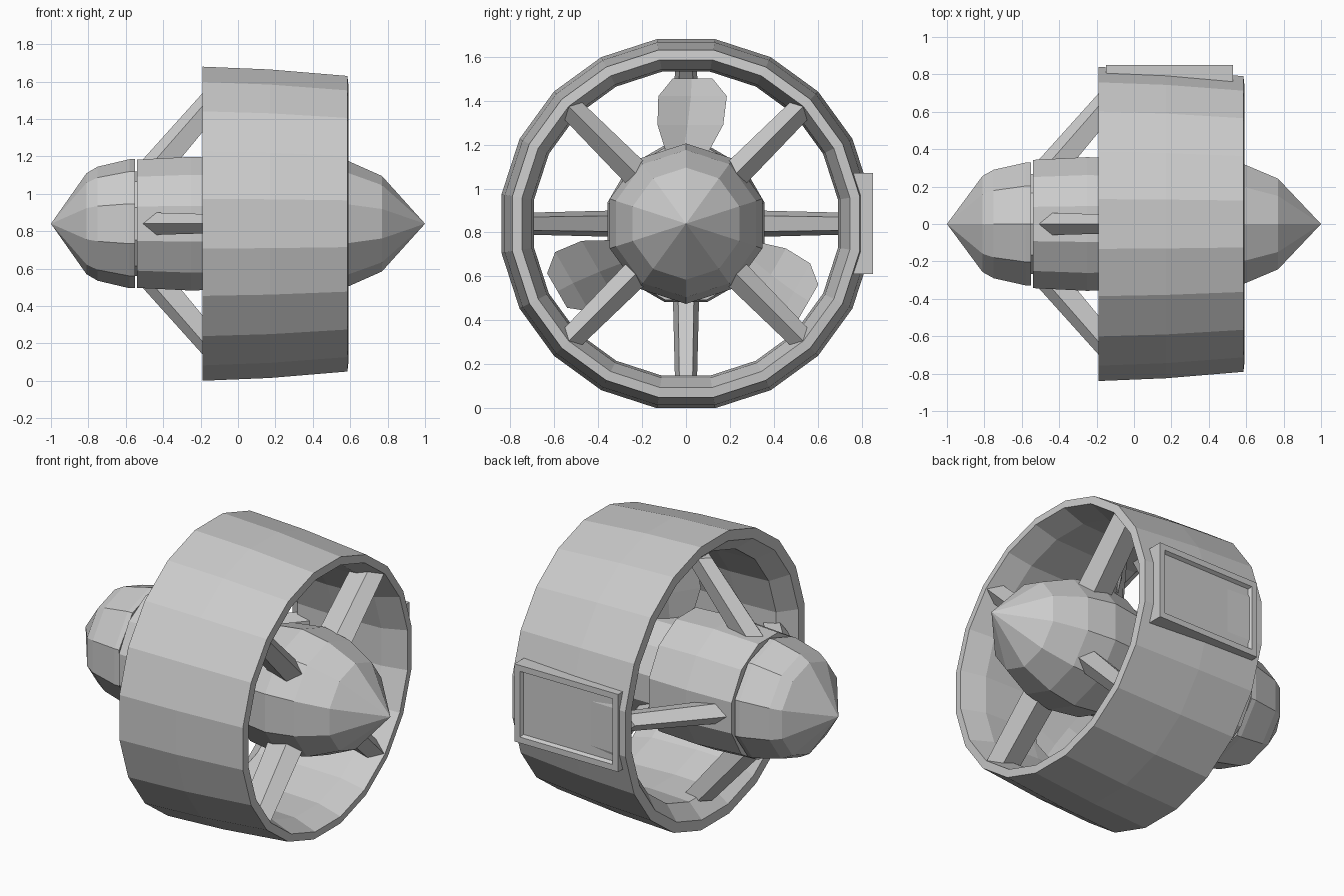
import bpy, bmesh, math
from mathutils import Matrix, Vector

if "Cube" in bpy.data.objects:
    bpy.data.objects.remove(bpy.data.objects["Cube"])

ZC = 0.84  # height of the thruster axis


def finish(name, bm):
    bmesh.ops.recalc_face_normals(bm, faces=bm.faces)
    me = bpy.data.meshes.new(name)
    bm.to_mesh(me)
    bm.free()
    ob = bpy.data.objects.new(name, me)
    ob.location.z = ZC
    bpy.context.collection.objects.link(ob)
    return ob


def lathe(name, profile, sides, closed=False, phase=0.5):
    """Revolve (x, radius) points around the x axis."""
    bm = bmesh.new()
    rings = []
    for x, r in profile:
        if r == 0:
            rings.append([bm.verts.new((x, 0, 0))] * sides)
            continue
        ring = []
        for i in range(sides):
            a = 2 * math.pi * (i + phase) / sides
            ring.append(bm.verts.new((x, r * math.cos(a), r * math.sin(a))))
        rings.append(ring)
    pairs = list(zip(rings, rings[1:]))
    if closed:
        pairs.append((rings[-1], rings[0]))
    for p, q in pairs:
        for i in range(sides):
            j = (i + 1) % sides
            corners = []
            for v in (p[i], p[j], q[j], q[i]):
                if v not in corners:
                    corners.append(v)
            bm.faces.new(corners)
    return finish(name, bm)


def loft(name, sections, angle):
    """Skin sections of points (x, sideways, radial), turned about x."""
    bm = bmesh.new()
    rings = [[bm.verts.new(p) for p in s] for s in sections]
    n = len(rings[0])
    for p, q in zip(rings, rings[1:]):
        for i in range(n):
            j = (i + 1) % n
            bm.faces.new((p[i], p[j], q[j], q[i]))
    bm.faces.new(rings[0])
    bm.faces.new(rings[-1])
    bm.transform(Matrix.Rotation(math.radians(angle), 4, 'X'))
    return finish(name, bm)


def strut_section(x0, x1, r0, r1, half):
    # diamond-nosed strut outline running along x
    xm, rm = x0 + (x1 - x0) * 0.35, r0 + (r1 - r0) * 0.35
    return [(x0, 0, r0), (xm, half, rm), (x1, half * 0.6, r1),
            (x1, -half * 0.6, r1), (xm, -half, rm)]


# outer duct: tapered wall with a rounded inside lip
lathe("duct", [(-0.19, 0.85), (0.17, 0.835), (0.585, 0.80), (0.59, 0.755),
               (0.45, 0.71), (0.15, 0.70), (-0.10, 0.71), (-0.19, 0.79)],
      20, closed=True)

# central body pieces
lathe("nose_cone", [(-1.0, 0), (-0.81, 0.27), (-0.75, 0.305), (-0.58, 0.345),
                    (-0.55, 0.345), (-0.55, 0)], 10)
lathe("nose_shaft", [(-0.6, 0), (-0.6, 0.28), (-0.5, 0.28), (-0.5, 0)], 10)
lathe("motor_body", [(-0.54, 0), (-0.54, 0.355), (-0.25, 0.37), (0.0, 0.36),
                     (0.0, 0)], 12)
lathe("propeller_hub", [(-0.02, 0), (-0.02, 0.31), (0.24, 0.31), (0.24, 0)], 12)
lathe("tail_cone", [(0.22, 0), (0.22, 0.34), (0.42, 0.365), (0.59, 0.335),
                    (0.77, 0.255), (1.0, 0)], 10)

# four swept struts at the front, four straight ones at the rear
for k in range(4):
    loft(f"front_strut_{k + 1}",
         [strut_section(-0.53, -0.33, 0.32, 0.32, 0.06),
          strut_section(-0.17, 0.0, 0.72, 0.72, 0.05)], 90 * k)
    loft(f"rear_strut_{k + 1}",
         [strut_section(0.58, 0.38, 0.30, 0.30, 0.065),
          strut_section(0.585, 0.40, 0.765, 0.74, 0.055)], 90 * k + 45)

# three broad pitched propeller blades


def blade_section(r, chord, pitch, thick, shift):
    c, s = math.cos(math.radians(pitch)), math.sin(math.radians(pitch))
    pts = []
    for u, v in ((-0.5, 0), (0, thick), (0.5, 0), (0, -thick)):
        a, b = u * chord, v
        pts.append((0.11 + a * c - b * s, shift + a * s + b * c, r))
    return pts


for k in range(3):
    loft(f"propeller_blade_{k + 1}",
         [blade_section(0.28, 0.24, 40, 0.025, 0.0),
          blade_section(0.45, 0.38, 52, 0.02, 0.02),
          blade_section(0.58, 0.36, 60, 0.015, 0.03),
          blade_section(0.66, 0.20, 65, 0.01, 0.03)], 120 * k)

# side access panel on the +y wall, with a shallow recess
bm = bmesh.new()
bmesh.ops.create_cube(bm, size=1)
for v in bm.verts:
    v.co = Vector((0.19 + v.co.x * 0.68, 0.80 + v.co.y * 0.10, v.co.z * 0.46))
outer = max(bm.faces, key=lambda f: f.calc_center_median().y)
bmesh.ops.inset_region(bm, faces=[outer], thickness=0.05)
bmesh.ops.inset_region(bm, faces=[outer], thickness=0.015, depth=-0.02)
finish("side_panel", bm)
